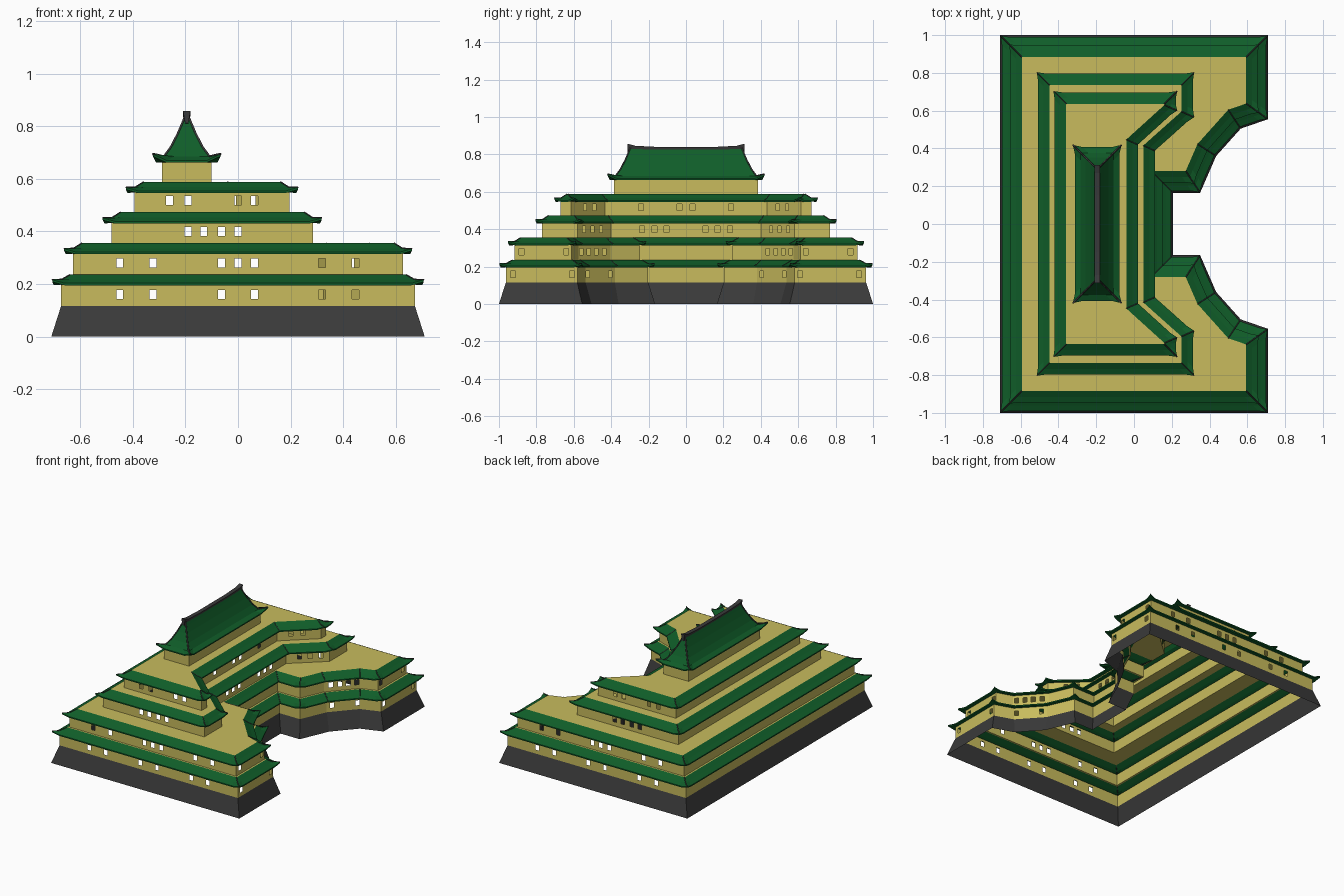
import bpy
from mathutils import Vector
from mathutils.geometry import tessellate_polygon

cube = bpy.data.objects.get("Cube")
if cube:
    bpy.data.objects.remove(cube)


def material(name, rgb):
    m = bpy.data.materials.new(name)
    m.use_nodes = True
    m.diffuse_color = (*rgb, 1)
    bsdf = m.node_tree.nodes["Principled BSDF"]
    bsdf.inputs["Base Color"].default_value = (*rgb, 1)
    bsdf.inputs["Roughness"].default_value = 0.9
    return m


PLASTER = material("ochre plaster", (0.58, 0.50, 0.11))
TILE = material("green roof tile", (0.005, 0.11, 0.022))
STONE = material("dark grey stone", (0.042, 0.042, 0.042))


def make(name, verts, faces, mat):
    mesh = bpy.data.meshes.new(name)
    mesh.from_pydata([tuple(v) for v in verts], [], faces)
    mesh.materials.append(mat)
    mesh.update()
    obj = bpy.data.objects.new(name, mesh)
    bpy.context.collection.objects.link(obj)
    return obj


def mirrored(half):
    """Counter-clockwise outline from its half at positive y."""
    pts = [Vector(p) for p in half]
    return pts + [Vector((p.x, -p.y)) for p in reversed(pts)]


def corner(poly, i):
    """Mitre direction pointing inward, and whether the corner is convex."""
    a, b, c = poly[i - 1], poly[i], poly[(i + 1) % len(poly)]
    d1, d2 = (b - a).normalized(), (c - b).normalized()
    n1, n2 = Vector((-d1.y, d1.x)), Vector((-d2.y, d2.x))
    return (n1 + n2) / (1 + n1.dot(n2)), d1.cross(d2) > 0


def inset(poly, d):
    return [p + corner(poly, i)[0] * d for i, p in enumerate(poly)]


def flared_ring(poly, d, z, lift):
    """Inset outline with three points per corner, convex corners upturned."""
    ring, flat = [], inset(poly, d)
    for i, p in enumerate(flat):
        mitre, convex = corner(poly, i)
        up = lift if convex else 0
        a, c = flat[i - 1], flat[(i + 1) % len(flat)]
        tip = p - mitre * up * 0.5
        for q, h in ((p + (a - p) * min(0.3, 0.04 / (a - p).length), 0), (tip, up),
                     (p + (c - p) * min(0.3, 0.04 / (c - p).length), 0)):
            ring.append(Vector((q.x, q.y, z + h)))
    return ring


def loft(name, rings, mat, cap=False):
    n = len(rings[0])
    verts = [v for r in rings for v in r]
    faces = [(k * n + i, k * n + (i + 1) % n, (k + 1) * n + (i + 1) % n, (k + 1) * n + i)
             for k in range(len(rings) - 1) for i in range(n)]
    if cap:
        faces.append(tuple(range(len(verts) - n, len(verts))))
    return make(name, verts, faces, mat)


def terrace(name, outer, inner, z):
    loops = [[Vector((p.x, p.y, z)) for p in poly] for poly in (outer, inner)]
    verts = loops[0] + loops[1]
    faces = []
    for a, b, c in tessellate_polygon(loops):
        up = (verts[b] - verts[a]).cross(verts[c] - verts[a]).z
        faces.append((a, b, c) if up > 0 else (a, c, b))
    make(name, verts, faces, PLASTER)


def walls(name, poly, z0, z1, front=(), side=()):
    """Wall strip with open windows: front holds x, side holds y positions."""
    hw, low, high = 0.013, z0 + 0.027, z0 + 0.061
    verts, faces = [], []
    sides = [s * y for y in side for s in (1, -1)]
    for i, a in enumerate(poly):
        b = poly[(i + 1) % len(poly)]
        d = b - a
        length = d.length
        d.normalize()
        spots = []
        if abs(d.x) > 0.99 and abs(a.y) > 0.6:
            spots = [(x - a.x) / d.x for x in front]
        elif d.y > 0.5:
            spots = [(y - a.y) / d.y for y in sides]
        spots = sorted(u for u in spots if hw < u < length - hw)
        cuts = [0] + [u + s for u in spots for s in (-hw, hw)] + [length]
        for k in range(len(cuts) - 1):
            p, q = a + d * cuts[k], a + d * cuts[k + 1]
            for lo, hi in ([(z0, low), (high, z1)] if k % 2 else [(z0, z1)]):
                n = len(verts)
                verts += [(p.x, p.y, lo), (q.x, q.y, lo), (q.x, q.y, hi), (p.x, p.y, hi)]
                faces.append((n, n + 1, n + 2, n + 3))
    make(name, verts, faces, PLASTER)


def hip_ridges(name, rings, radius):
    """Thin bars running up every roof corner."""
    cu = bpy.data.curves.new(name, "CURVE")
    cu.dimensions = "3D"
    cu.bevel_depth, cu.bevel_resolution, cu.use_fill_caps = radius, 0, True
    for i in range(1, len(rings[0]), 3):
        sp = cu.splines.new("POLY")
        sp.points.add(len(rings) - 1)
        for pt, r in zip(sp.points, rings):
            pt.co = (*r[i], 1)
    cu.materials.append(STONE)
    obj = bpy.data.objects.new(name, cu)
    bpy.context.collection.objects.link(obj)


def roof(name, poly, profile, lift, radius, cap=False):
    rings = [flared_ring(poly, d, z, lift if d < 0 else 0) for d, z in profile]
    loft(name, rings, TILE, cap)
    hip_ridges(name + "_hip_ridges", rings[2:], radius)


# Outlines of the storeys
ground = mirrored([(.207, .165), (.35, .165), (.435, .36), (.565, .505),
                   (.71, .555), (.71, 1), (-.71, 1)])
eave_3 = mirrored([(.11, .388), (.312, .568), (.312, .797), (-.508, .797)])
eave_4 = mirrored([(.02, .42), (.222, .603), (.222, .697), (-.42, .697)])
tower = mirrored([(-.10, .385), (-.29, .385)])
OVERHANG, DEPTH = 0.027, 0.034

# Sloping stone base, open underneath
wall_1 = inset(ground, 0.037)
loft("stone_base", [[Vector((p.x, p.y, z)) for p in poly]
                    for poly, z in ((ground, 0), (wall_1, 0.116))], STONE)

# Storeys: outline, wall bottom, wall top, front windows, side windows
storeys = [
    (wall_1, .116, .197, (-.45, -.323, -.063, .063, .32, .447), (.925, .61, .525, .405)),
    (inset(ground, 0.082), .235, .315, (-.45, -.323, -.063, 0, .063, .32, .447),
     (.88, .64, .56, .52, .48, .437)),
    (inset(eave_3, OVERHANG), .355, .432, (-.19, -.13, -.063, 0), (.545, .5, .455, .235, .168, .105)),
    (inset(eave_4, OVERHANG), .473, .548, (-.26, -.19, 0, .063), (.54, .49, .44, .24, .035)),
]
for n, (poly, z0, z1, front, side) in enumerate(storeys):
    label = "storey_%d" % (n + 1)
    walls(label + "_walls", poly, z0, z1, front, side)
    top = storeys[n + 1][1] if n < 3 else 0.588
    profile = [(0, z1), (-OVERHANG, z1 - .002), (-OVERHANG, z1 + .006),
               (0.002, z1 + .02), (DEPTH, top)]
    roof(label + "_roof", poly, profile, 0.013, 0.003)
    above = storeys[n + 1][0] if n < 3 else tower
    terrace(label + "_terrace", inset(poly, DEPTH), above, top)

# Top tower with its steep curved roof
walls("tower_walls", tower, 0.588, 0.662)
roof("tower_roof", tower, [(0, .662), (-.022, .662), (-.022, .67), (.008, .685), (.034, .72),
                           (.06, .77), (.077, .81), (.088, .838)], 0.024, 0.005, True)

# Ridge beam with upturned ends
beam = []
for y, z in ((-.312, .857), (-.27, .846), (-.15, .84), (.15, .84), (.27, .846), (.312, .857)):
    beam.append([Vector((-.195 + x, y, z + h)) for x, h in
                 ((-.006, -.045), (.006, -.045), (.014, 0), (-.014, 0))])
ridge = loft("ridge_beam", beam, STONE, True)
end = make("ridge_beam_end", beam[0], [(0, 1, 2, 3)], STONE)
